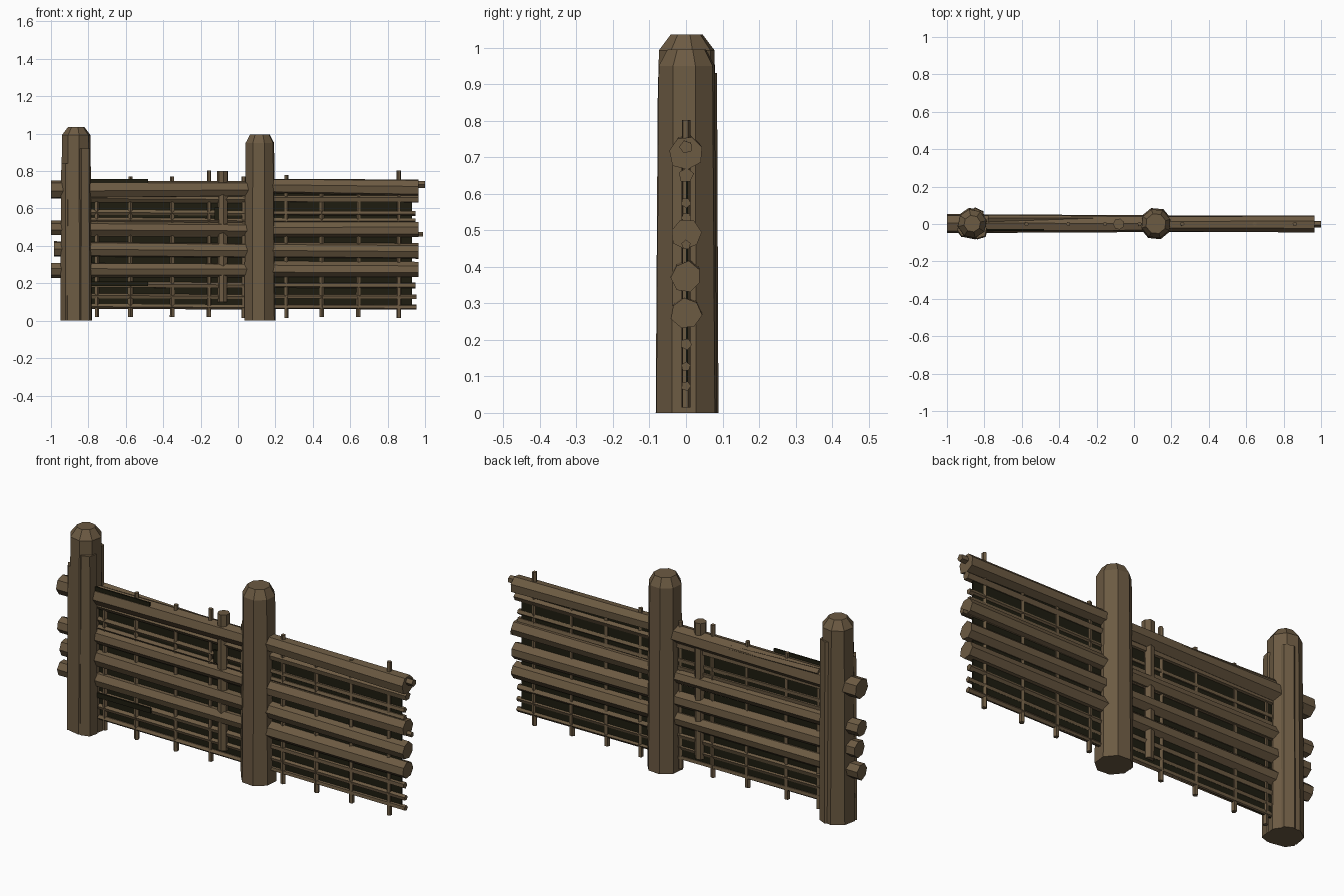
import bpy, bmesh, math, random
from mathutils import Vector

if "Cube" in bpy.data.objects:
    bpy.data.objects.remove(bpy.data.objects["Cube"])

random.seed(4)


def mat(name, col):
    m = bpy.data.materials.new(name)
    m.diffuse_color = (*col, 1)
    m.use_nodes = True
    m.node_tree.nodes["Principled BSDF"].inputs["Base Color"].default_value = m.diffuse_color
    return m


WOOD = mat("brown wood", (0.150, 0.103, 0.055))
DARK = mat("dark wicker", (0.013, 0.012, 0.005))


def loft(name, rings, material):
    """Solid through rings of points with equal counts, capped at both ends."""
    bm = bmesh.new()
    vs = [[bm.verts.new(p) for p in r] for r in rings]
    n = len(vs[0])
    for a, b in zip(vs, vs[1:]):
        for i in range(n):
            j = (i + 1) % n
            bm.faces.new((a[i], a[j], b[j], b[i]))
    bm.faces.new(vs[0])
    bm.faces.new(vs[-1])
    bmesh.ops.recalc_face_normals(bm, faces=bm.faces)
    me = bpy.data.meshes.new(name)
    bm.to_mesh(me)
    bm.free()
    me.materials.append(material)
    ob = bpy.data.objects.new(name, me)
    bpy.context.collection.objects.link(ob)
    return ob


def post(name, x, y, profile, n, rot=0.0):
    """Upright round timber from (radius, z) pairs."""
    rings = [[Vector((x + r * math.cos(rot + math.tau * i / n),
                      y + r * math.sin(rot + math.tau * i / n), z))
              for i in range(n)] for r, z in profile]
    return loft(name, rings, WOOD)


def rail(name, x0, x1, z0, z1, r0, r1, n=7, y=0.0, wobble=0.08):
    """Lengthwise log with slightly uneven sides."""
    rot = random.random() * math.tau
    k = [1 + random.uniform(-wobble, wobble) for _ in range(n)]
    rings = []
    for x, z, r in ((x0, z0, r0), (x1, z1, r1)):
        rings.append([Vector((x, y + r * k[i] * math.cos(rot + math.tau * i / n),
                              z + r * k[i] * math.sin(rot + math.tau * i / n)))
                      for i in range(n)])
    return loft(name, rings, WOOD)


def plate(name, x0, x1, y0, y1, z0, z1, material):
    ring = lambda z: [Vector((x0, y0, z)), Vector((x1, y0, z)),
                      Vector((x1, y1, z)), Vector((x0, y1, z))]
    return loft(name, [ring(z0), ring(z1)], material)


# Main posts with chamfered caps
post("left_post", -0.865, 0.002, [(0.086, 0), (0.078, 0.985), (0.078, 0.992), (0.045, 1.035)], 8, 0.2)
post("right_post", 0.117, 0.002, [(0.087, 0), (0.080, 0.95), (0.055, 0.995)], 8, 0.3)
# Split timber slivers on the left post
post("left_post_front_split", -0.828, -0.036, [(0.048, 0), (0.042, 0.92)], 6, 0.3)
post("left_post_back_split", -0.845, 0.040, [(0.049, 0), (0.045, 0.93)], 6, 0.6)
post("left_post_side_split", -0.905, -0.028, [(0.045, 0), (0.040, 0.84)], 6, 0.1)

# Thick logs: left bay then right bay (x0, x1, z0, z1, r0, r1)
LOGS = [
    (-1.0, 0.12, 0.700, 0.705, 0.052, 0.046), (0.12, 0.965, 0.722, 0.712, 0.042, 0.048),
    (-1.0, 0.12, 0.497, 0.490, 0.040, 0.036), (0.12, 0.965, 0.487, 0.488, 0.042, 0.043),
    (-0.985, 0.12, 0.385, 0.375, 0.042, 0.040), (0.12, 0.965, 0.378, 0.372, 0.043, 0.043),
    (-1.0, 0.12, 0.272, 0.270, 0.041, 0.038), (0.12, 0.965, 0.275, 0.272, 0.044, 0.043),
]
for i, a in enumerate(LOGS):
    rail(f"log_rail_{i}", *a)

# Thin rods woven between the logs
RODS = [(0.650, 0.022, 0.965), (0.575, 0.014, 0.95), (0.535, 0.015, 0.95),
        (0.460, 0.014, 0.99), (0.188, 0.017, 0.95), (0.127, 0.014, 0.955), (0.074, 0.014, 0.955)]
for i, (z, r, x1) in enumerate(RODS):
    rail(f"rod_left_{i}", -0.80, 0.12, z + 0.004, z - 0.002, r, r * 0.9, 5, 0.0)
    rail(f"rod_right_{i}", 0.12, x1, z + 0.002, z, r * 0.9, r, 5, 0.0)
rail("top_rod", 0.12, 1.0, 0.735, 0.728, 0.018, 0.018, 5)
rail("top_left_rod", -0.78, -0.15, 0.735, 0.720, 0.02, 0.014, 5, 0.028)

# Thin upright stakes
STAKES = [(-0.755, 0.74, 0.02), (-0.575, 0.772, 0.02), (-0.352, 0.770, 0.02), (-0.155, 0.802, 0.02),
          (0.03, 0.77, 0.015), (0.258, 0.778, 0.015), (0.448, 0.74, 0.02), (0.645, 0.757, 0.02),
          (0.860, 0.802, 0.015)]
for i, (x, z, b) in enumerate(STAKES):
    post(f"stake_{i}", x, 0.0, [(0.013, b), (0.012, z)], 5, i)
post("thick_stake", -0.082, 0.0, [(0.027, 0.10), (0.030, 0.80)], 7, 0.4)

# Dark wicker backing and exposed dark strips
plate("wicker_backing", -0.80, 0.93, 0.0, 0.006, 0.065, 0.70, DARK)
plate("dark_top_strip", -0.79, -0.48, -0.034, -0.026, 0.735, 0.757, DARK)
plate("dark_low_strip", -0.79, -0.48, -0.024, -0.016, 0.185, 0.210, DARK)
plate("dark_patch", -0.125, -0.095, -0.020, -0.012, 0.54, 0.605, DARK)
